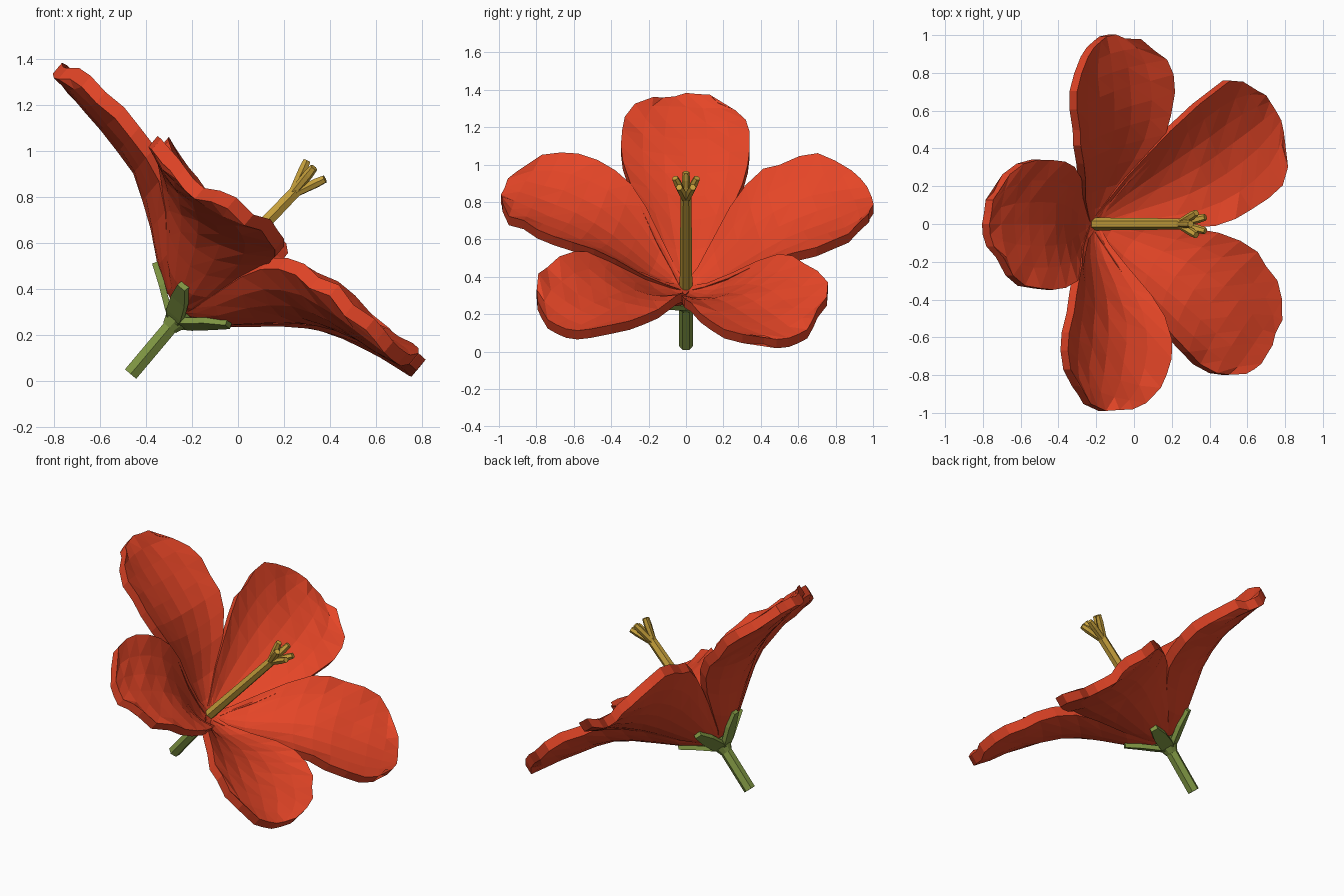
import bpy, bmesh, math, random
from mathutils import Vector

if "Cube" in bpy.data.objects:
    bpy.data.objects.remove(bpy.data.objects["Cube"])

random.seed(4)

def material(name, rgb):
    m = bpy.data.materials.new(name)
    m.diffuse_color = (*rgb, 1)
    m.use_nodes = True
    m.node_tree.nodes["Principled BSDF"].inputs["Base Color"].default_value = m.diffuse_color
    return m

RED = material("petal red", (0.78, 0.060, 0.020))
GREEN = material("stem green", (0.21, 0.30, 0.055))
GOLD = material("pistil gold", (0.58, 0.36, 0.045))

# Flower frame: local x = toward the lower front, y = across, z = flower axis
E = math.radians(50)
U = Vector((math.sin(E), 0, -math.cos(E)))
V = Vector((0, 1, 0))
A = Vector((math.cos(E), 0, math.sin(E)))
ORIGIN = Vector((-0.24, 0, 0.30))

def place(r, w, a, angle):
    """Radial distance, sideways offset, height on axis -> world."""
    c, s = math.cos(angle), math.sin(angle)
    return ORIGIN + U * (r * c - w * s) + V * (r * s + w * c) + A * a

def lerp(table, x):
    for (x0, y0), (x1, y1) in zip(table, table[1:]):
        if x <= x1:
            return y0 + (y1 - y0) * (x - x0) / (x1 - x0)
    return table[-1][1]

def make(name, bm, mat):
    bmesh.ops.recalc_face_normals(bm, faces=bm.faces)
    me = bpy.data.meshes.new(name)
    bm.to_mesh(me)
    bm.free()
    me.materials.append(mat)
    ob = bpy.data.objects.new(name, me)
    bpy.context.collection.objects.link(ob)
    return ob

def sheet(name, grid, depth, mat):
    """Closed slab: a grid of (r, w, a, angle) points and its lowered copy."""
    bm = bmesh.new()
    n, m = len(grid), len(grid[0])
    top = [[bm.verts.new(place(*p)) for p in row] for row in grid]
    low = []
    for row in grid:
        new = []
        for r, w, a, ang in row:
            d = depth(r)
            new.append(bm.verts.new(place(r + d[0], w, a - d[1], ang)))
        low.append(new)
    for i in range(n - 1):
        for j in range(m - 1):
            for g in (top, low):
                a, b, c, d = g[i][j], g[i][j + 1], g[i + 1][j + 1], g[i + 1][j]
                bm.faces.new((a, b, c))
                bm.faces.new((a, c, d))
    rim = [(0, j) for j in range(m)] + [(i, m - 1) for i in range(1, n)]
    rim += [(n - 1, j) for j in range(m - 2, -1, -1)] + [(i, 0) for i in range(n - 2, 0, -1)]
    for (i, j), (k, l) in zip(rim, rim[1:] + rim[:1]):
        bm.faces.new((top[i][j], top[k][l], low[k][l], low[i][j]))
    return make(name, bm, mat)

def tube(name, points, radii, mat, sides=6):
    """Low-poly tube through points lying on a nearly straight line."""
    bm = bmesh.new()
    q = (points[-1] - points[0]).to_track_quat('Z', 'Y')
    rings = []
    for p, r in zip(points, radii):
        rings.append([bm.verts.new(p + q @ Vector((r * math.cos(t), r * math.sin(t), 0)))
                      for t in (math.tau * k / sides for k in range(sides))])
    for a, b in zip(rings, rings[1:]):
        for k in range(sides):
            l = (k + 1) % sides
            bm.faces.new((a[k], a[l], b[l], b[k]))
    bm.faces.new(rings[0])
    bm.faces.new(rings[-1])
    return make(name, bm, mat)

# Petals: flaring funnel profile, rounded wavy outline, thick edge
HEIGHT = [(0, 0.05), (0.05, 0.06), (0.2, 0.145), (0.4, 0.30), (0.53, 0.375),
          (0.69, 0.425), (0.9, 0.46), (1.1, 0.485)]
WIDTH = [(0, 0.03), (0.03, 0.035), (0.2, 0.16), (0.4, 0.29), (0.55, 0.335),
         (0.7, 0.352), (0.85, 0.335), (0.95, 0.28), (1.03, 0.18)]
STEPS = (0, 0.09, 0.2, 0.33, 0.44, 0.55, 0.66, 0.77, 0.87, 0.96, 1.03)
ANGLES = [180, 105, 34, -40, -109]
SIZES = [1.0, 0.93, 0.98, 0.98, 0.94]
CUPS = [0.05, 0.075, 0.07, 0.07, 0.08]
for n, (deg, size, cup) in enumerate(zip(ANGLES, SIZES, CUPS)):
    ang = math.radians(deg)
    grid = []
    for s in STEPS:
        row = []
        for k in range(7):
            q = k / 3 - 1
            edge = s > 0.5 and (abs(q) == 1 or s > 1)
            jit = random.uniform(-0.012, 0.012) if edge else 0
            r = (s + 0.055 * (1 - q * q) * s ** 6 + jit) * size
            w = q * (lerp(WIDTH, s) + jit)
            f = min(1, s / 0.5)
            fade = f * max(0, min(1, (1.25 - s) / 0.4))
            a = lerp(HEIGHT, math.hypot(r, w)) + fade * (cup * q * q + 0.012 * q)
            bump = 0.012 if edge else 0.005
            a += f * random.uniform(-bump, bump)
            row.append((r, w, a, ang))
        grid.append(row)
    sheet(f"petal_{n + 1}", grid,
          lambda r: (0.02 * max(0, 1 - r / 0.6), 0.062), RED)

# Sepals: five narrow leaves hugging the back of the petals
for n in range(5):
    ang = math.radians(180 - 72 * n)
    grid = [[(r, q * w, a, ang) for q in (-1, 0, 1)]
            for r, w, a in ((0.0, 0.03, -0.05), (0.06, 0.042, -0.012),
                            (0.14, 0.040, 0.045), (0.225, 0.022, 0.10))]
    sheet(f"sepal_{n + 1}", grid, lambda r: (0.012, 0.025), GREEN)

# Stem and calyx cup
base, top = Vector((-0.467, 0, 0.03)), Vector((-0.265, 0, 0.27))
tube("stem", [base, top], [0.037, 0.037], GREEN)
tube("calyx", [place(0, 0, -0.09, 0), place(0, 0, 0.005, 0)], [0.037, 0.078], GREEN, 10)

# Pistil with five spreading tips
head = Vector((0.26, 0, 0.835))
tube("pistil", [Vector((-0.21, 0, 0.345)), head], [0.034, 0.029], GOLD)
axis = Vector((0.72, 0, 0.69)).normalized()
side = Vector((0.69, 0, -0.72)).normalized()
for n in range(5):
    t = math.tau * n / 5 + math.pi
    out = side * math.cos(t) + V * math.sin(t)
    p0 = head - axis * 0.02 + out * 0.008
    p1 = head + axis * 0.075 + out * 0.045
    p2 = head + axis * 0.115 + out * 0.062
    tube(f"pistil_tip_{n + 1}", [p0, p1, p2], [0.019, 0.022, 0.018], GOLD)
